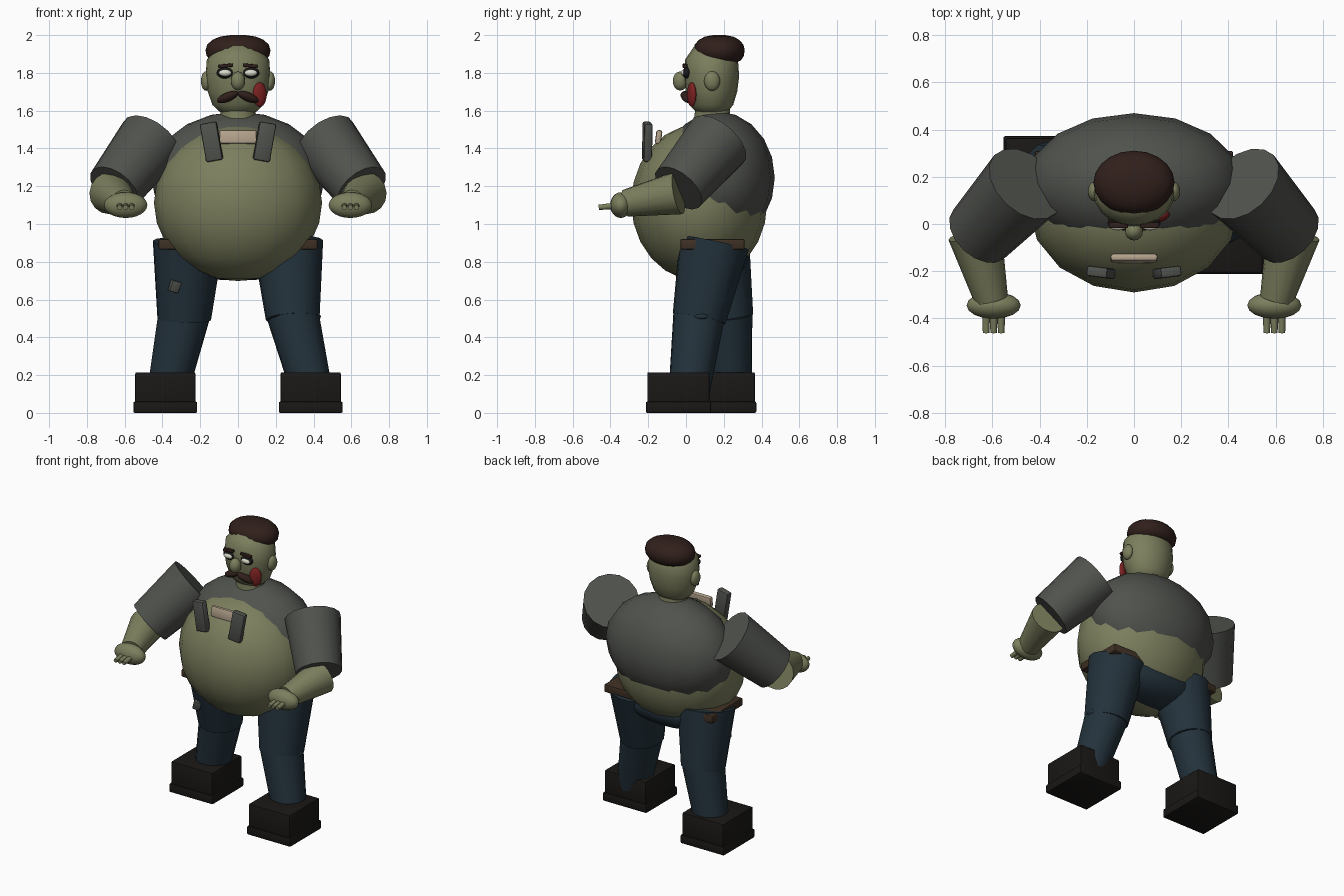
import bpy, bmesh, math
from mathutils import Vector, Matrix, Euler

if "Cube" in bpy.data.objects:
    bpy.data.objects.remove(bpy.data.objects["Cube"])


def mat(name, r, g, b):
    m = bpy.data.materials.new(name)
    m.diffuse_color = (r, g, b, 1)
    m.use_nodes = True
    m.node_tree.nodes["Principled BSDF"].inputs["Base Color"].default_value = m.diffuse_color
    return m


SKIN = mat("olive_skin", .20, .21, .11)
SHIRT = mat("grey_cloth", .08, .085, .075)
DENIM = mat("dark_denim", .017, .032, .045)
BOOT = mat("boot_leather", .010, .009, .008)
HAIR = mat("brown_hair", .030, .014, .011)
BELT = mat("belt_leather", .05, .03, .018)
TAN = mat("tan_cloth", .45, .36, .26)
RED = mat("wound_red", .20, .015, .015)
WHITE = mat("eye_white", .7, .7, .6)
DARK = mat("socket_dark", .01, .01, .01)


def finish(name, bm, m, angle=50):
    bmesh.ops.recalc_face_normals(bm, faces=bm.faces[:])
    me = bpy.data.meshes.new(name)
    bm.to_mesh(me)
    bm.free()
    me.materials.append(m)
    ob = bpy.data.objects.new(name, me)
    bpy.context.collection.objects.link(ob)
    bpy.ops.object.select_all(action='DESELECT')
    ob.select_set(True)
    bpy.context.view_layer.objects.active = ob
    bpy.ops.object.shade_smooth_by_angle(angle=math.radians(angle))
    return ob


def place(c, rot):
    e = Euler([math.radians(a) for a in rot])
    return Matrix.Translation(c) @ e.to_matrix().to_4x4()


def ball(name, c, r, m, rot=(0, 0, 0), seg=16, rings=12):
    bm = bmesh.new()
    bmesh.ops.create_uvsphere(bm, u_segments=seg, v_segments=rings, radius=1)
    bm.transform(place(c, rot) @ Matrix.Diagonal((*r, 1)))
    return finish(name, bm, m)


def box(name, c, size, m, rot=(0, 0, 0), bevel=.008):
    bm = bmesh.new()
    bmesh.ops.create_cube(bm, size=1)
    bm.transform(Matrix.Diagonal((*size, 1)))
    bmesh.ops.bevel(bm, geom=bm.edges[:], offset=bevel, segments=2,
                    profile=.5, affect='EDGES')
    bm.transform(place(c, rot))
    return finish(name, bm, m, 35)


def limb(name, a, b, ra, rb, m, seg=16):
    a, b = Vector(a), Vector(b)
    d = b - a
    bm = bmesh.new()
    bmesh.ops.create_cone(bm, cap_ends=True, segments=seg, radius1=ra,
                          radius2=rb, depth=d.length)
    bm.transform(Matrix.Translation((a + b) / 2)
                 @ d.to_track_quat('Z', 'Y').to_matrix().to_4x4())
    return finish(name, bm, m)


def lathe(name, profile, y, ratio, m, seg=20):
    bm = bmesh.new()
    loops = [[bm.verts.new((r * math.cos(i * math.tau / seg),
                            y + ratio * r * math.sin(i * math.tau / seg), z))
              for i in range(seg)] for z, r in profile]
    for lo, hi in zip(loops, loops[1:]):
        for i in range(seg):
            j = (i + 1) % seg
            bm.faces.new((lo[i], lo[j], hi[j], hi[i]))
    bm.faces.new(loops[0])
    bm.faces.new(loops[-1])
    return finish(name, bm, m, 70)


# Torso
ball("belly", (0, .07, 1.113), (.445, .36, .415), SKIN)
ball("shirt", (0, .17, 1.245), (.46, .30, .35), SHIRT, rings=10)
ball("hips", (0, .16, .83), (.37, .17, .13), DENIM)
box("belt", (0, .14, .893), (.84, .34, .055), BELT)
box("collar", (0, -.145, 1.46), (.20, .032, .075), TAN, (-8, 0, 0), .012)
limb("neck", (0, .14, 1.5), (0, .14, 1.64), .10, .09, SKIN)

# Head and hair
lathe("head", [(1.585, .08), (1.60, .105), (1.63, .135), (1.70, .16),
               (1.78, .172), (1.87, .165), (1.95, .10)], .135, .85, SKIN)
lathe("hair", [(1.855, .12), (1.868, .148), (1.89, .166), (1.92, .172),
               (1.95, .163), (1.975, .135), (1.992, .095), (2.0, .04)],
      .175, .79, HAIR)
ball("nose", (0, -.03, 1.757), (.038, .04, .05), SKIN)
ball("wound", (.115, .03, 1.685), (.04, .02, .065), RED, (0, 0, 25))

for s, side in ((-1, "right"), (1, "left")):
    # Face details
    ball(f"{side}_ear", (s * .168, .138, 1.757), (.028, .042, .052), SKIN)
    ball(f"{side}_eye_socket", (s * .068, .003, 1.80), (.045, .022, .03), DARK)
    ball(f"{side}_eye", (s * .068, -.013, 1.80), (.033, .014, .017), WHITE)
    box(f"{side}_brow", (s * .066, -.005, 1.838), (.08, .025, .018), HAIR,
        (0, s * 6, 0), .004)
    ball(f"{side}_moustache", (s * .055, .005, 1.672), (.063, .03, .024), HAIR,
         (0, s * 22, s * 18))

    # Chest straps
    box(f"{side}_strap", (s * .14, -.205, 1.435), (.09, .045, .205), SHIRT,
        (0, s * 10, s * 7), .01)

    # Arms
    limb(f"{side}_sleeve", (s * .46, .17, 1.44), (s * .655, -.04, 1.19),
         .18, .15, SHIRT)
    limb(f"{side}_forearm", (s * .675, -.04, 1.165), (s * .605, -.32, 1.11),
         .115, .072, SKIN)
    ball(f"{side}_hand", (s * .595, -.345, 1.10), (.115, .057, .068), SKIN)
    for i in (-1, 0, 1):
        x = s * .595 + i * .032
        limb(f"{side}_finger_{i + 2}", (x, -.37, 1.097), (x, -.462, 1.088),
             .017, .014, SKIN, 8)

# Legs, one stepping forward and one back: hip, knee, ankle, boot
for s, side, knee, ankle, boot_y in (
        (-1, "right", (-.285, .215, .50), (-.375, .24, .10), .20),
        (1, "left", (.29, .07, .50), (.395, .015, .10), -.04)):
    hip = (s * .265, .15, .90)
    shin_top = (knee[0], knee[1], .52)
    limb(f"{side}_thigh", hip, knee, .187, .143, DENIM)
    limb(f"{side}_shin", shin_top, ankle, .138, .108, DENIM)
    box(f"{side}_boot", (s * .385, boot_y, .12), (.318, .33, .19), BOOT)
    box(f"{side}_sole", (s * .385, boot_y, .03), (.338, .345, .06), BOOT)

# Trouser patches
box("thigh_patch", (-.335, .03, .67), (.05, .04, .06), SHIRT, (10, 15, 20), .004)
ball("knee_patch", (.415, .08, .51), (.025, .045, .018), DENIM, seg=10, rings=6)
